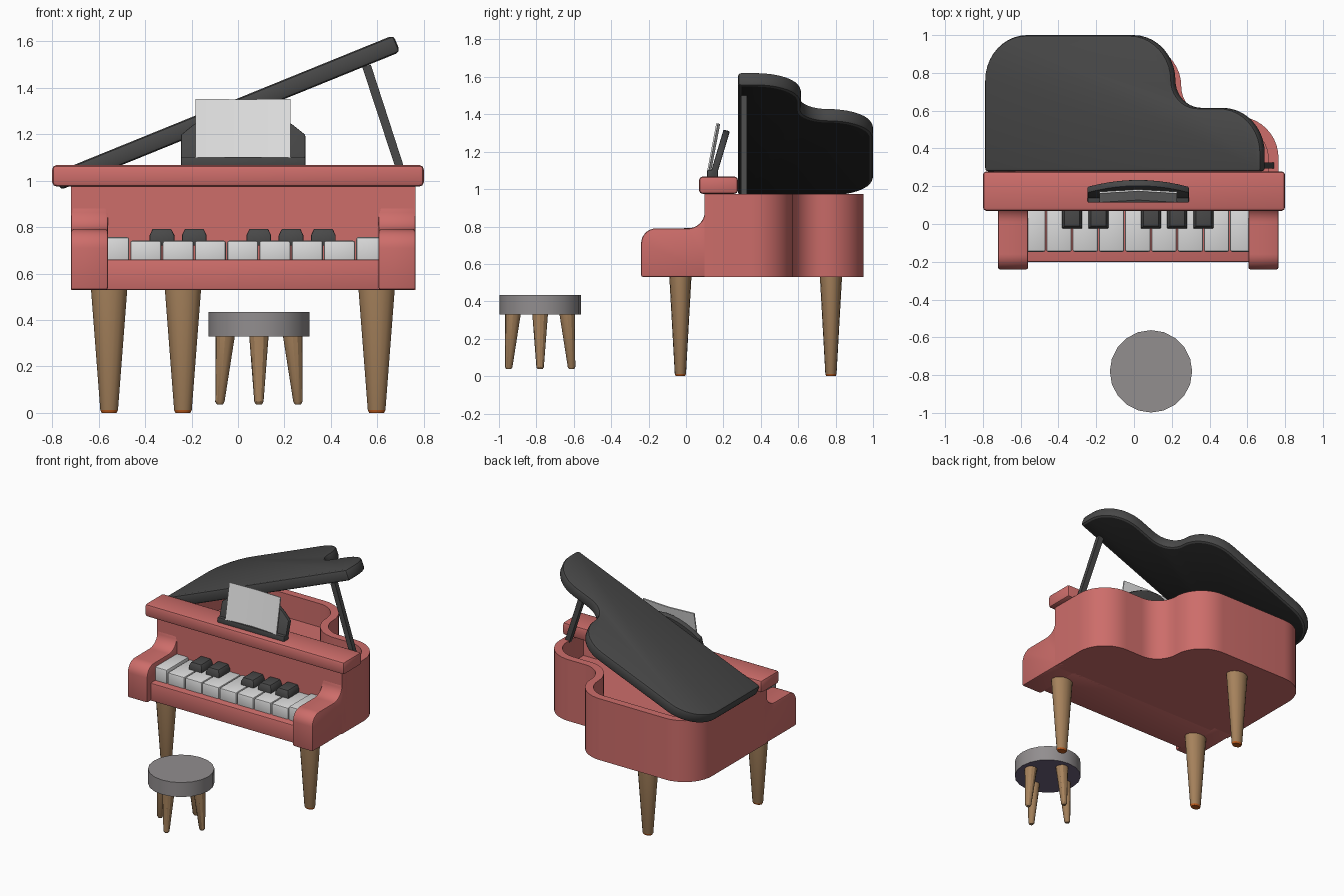
import bpy, bmesh, math
from math import sin, cos, pi, radians
from mathutils import Vector

if "Cube" in bpy.data.objects:
    bpy.data.objects.remove(bpy.data.objects["Cube"])


def mat(name, r, g, b):
    lin = [((c / 255 + 0.055) / 1.055) ** 2.4 for c in (r, g, b)]
    m = bpy.data.materials.new(name)
    m.diffuse_color = (*lin, 1)
    m.use_nodes = True
    m.node_tree.nodes["Principled BSDF"].inputs["Base Color"].default_value = m.diffuse_color
    return m


RED = mat("rose red", 205, 109, 106)
BLACK = mat("charcoal", 72, 72, 72)
DARK = mat("lid underside black", 36, 36, 36)
WHITE = mat("key white", 219, 219, 219)
PAPER = mat("paper white", 226, 226, 226)
WOOD = mat("tan wood", 166, 130, 92)
TIP = mat("foot brown", 190, 92, 30)
GREY = mat("seat grey", 146, 142, 143)
PURPLE = mat("seat underside purple", 110, 98, 126)


def finish(name, bm, mats, bevel=0, segs=2, rule=None):
    """Clean, bevel sharp edges, colour by rule and link."""
    bmesh.ops.recalc_face_normals(bm, faces=bm.faces)
    if bevel:
        sharp = [e for e in bm.edges if e.calc_face_angle(0) > radians(35)]
        bmesh.ops.bevel(bm, geom=sharp, offset=bevel, segments=segs, profile=0.5,
                        affect='EDGES', clamp_overlap=True)
    bm.normal_update()
    me = bpy.data.meshes.new(name)
    if rule:
        for f in bm.faces:
            f.material_index = rule(f)
    bm.to_mesh(me)
    bm.free()
    for m in mats:
        me.materials.append(m)
    ob = bpy.data.objects.new(name, me)
    bpy.context.collection.objects.link(ob)
    return ob


def loft_bm(rings):
    """Closed skin through equal-length point rings."""
    bm = bmesh.new()
    vs = [[bm.verts.new(p) for p in r] for r in rings]
    n = len(vs[0])
    for a, b in zip(vs, vs[1:]):
        for i in range(n):
            j = (i + 1) % n
            bm.faces.new((a[i], a[j], b[j], b[i]))
    bm.faces.new(vs[0][::-1])
    bm.faces.new(vs[-1])
    return bm


def prism(name, pts, w0, w1, place, mats, **kw):
    """Extrude a 2D profile from w0 to w1, placed in space by a function."""
    return finish(name, loft_bm([[place(u, v, w) for u, v in pts] for w in (w0, w1)]), mats, **kw)


def box(name, x0, x1, y0, y1, z0, z1, m, **kw):
    return prism(name, [(x0, y0), (x1, y0), (x1, y1), (x0, y1)], z0, z1,
                 lambda u, v, w: (u, v, w), [m], **kw)


def turned(name, rings, mats, n=16, **kw):
    """rings: (cx, cy, z, rx, ry)"""
    return finish(name, loft_bm([[(cx + rx * cos(2 * pi * i / n), cy + ry * sin(2 * pi * i / n), z)
                                  for i in range(n)] for cx, cy, z, rx, ry in rings]), mats, **kw)


def arc(cx, cy, rx, ry, a0, a1, n=10):
    return [(cx + rx * cos(radians(a0 + (a1 - a0) * i / n)),
             cy + ry * sin(radians(a0 + (a1 - a0) * i / n))) for i in range(n + 1)]


def wing(x0, x1, xc, yf, yb, ys, r, q):
    """Curved outline shared by the case and the lid."""
    return ([(x0, yf)] + arc(x0 + r, yb - r, r, r, 180, 90) + arc(xc - r, yb - r, r, r, 90, 0)
            + arc(xc + q, yb - r, q, yb - r - ys, 180, 270)[1:]
            + arc(x1 - r, ys - r, r, r, 90, 0) + [(x1, yf)])


# Case with hollow top
outline = wing(-0.72, 0.765, 0.25, 0.10, 0.95, 0.57, 0.22, 0.16)
bm = loft_bm([[(x, y, z) for x, y in outline] for z in (0.53, 0.975)])
bmesh.ops.recalc_face_normals(bm, faces=bm.faces)
top = max(bm.faces, key=lambda f: f.calc_center_median().z)
bmesh.ops.inset_region(bm, faces=[top], thickness=0.055, use_even_offset=True)
floor = bmesh.ops.extrude_face_region(bm, geom=[top])["geom"]
bmesh.ops.translate(bm, vec=(0, 0, -0.17), verts=[v for v in floor if isinstance(v, bmesh.types.BMVert)])
if top.is_valid:
    bmesh.ops.delete(bm, geom=[top], context='FACES_ONLY')
finish("case", bm, [RED])

# Scrolled arms either side of the keys
side = ([(-0.24, 0.53)] + arc(-0.16, 0.71, 0.08, 0.08, 180, 90, 8)
        + arc(0.01, 0.88, 0.09, 0.09, -90, 0, 8) + [(0.108, 0.90), (0.108, 0.972), (0.16, 0.972), (0.16, 0.53)])
for label, x0, x1 in (("left", -0.72, -0.56), ("right", 0.605, 0.765)):
    prism(label + "_arm", side, x0, x1, lambda u, v, w: (w, u, v), [RED], bevel=0.01)

# Key bed and top bar
box("key_bed", -0.58, 0.62, -0.20, 0.12, 0.53, 0.66, RED, bevel=0.008)
box("top_bar", -0.80, 0.80, 0.07, 0.278, 0.975, 1.067, RED, bevel=0.018)

# Keys
for i in range(-4, 5):
    cx = 0.02 + 0.139 * i
    z1 = 0.757 if abs(i) == 4 else 0.742
    box("white_key", cx - 0.067, cx + 0.067, -0.147, 0.11, 0.64, z1, WHITE, bevel=0.01)
for k in (-2.5, -1.5, 0.5, 1.5, 2.5):
    cx = 0.02 + 0.139 * k
    taper = [[(cx + sx * w, y, z) for sx, y in ((-1, yf), (1, yf), (1, 0.11), (-1, 0.11))]
             for w, yf, z in ((0.053, -0.024, 0.72), (0.053, -0.024, 0.765), (0.04, -0.012, 0.793))]
    finish("black_key", loft_bm(taper), [BLACK], bevel=0.005)

# Open lid, hinged on the left
ang = radians(22.1)
prism("lid", wing(0, 1.58, 1.07, 0.278, 1.0, 0.615, 0.24, 0.15), 0, 0.078,
      lambda s, y, t: (-0.765 + s * cos(ang) - t * sin(ang), y, 0.96 + s * sin(ang) + t * cos(ang)),
      [BLACK, DARK], bevel=0.018,
      rule=lambda f: int(f.normal.dot(Vector((sin(ang), 0, -cos(ang)))) > 0.98))

# Lid prop
prism("lid_prop", [(0.535, 1.49), (0.572, 1.50), (0.75, 0.95), (0.713, 0.95)], 0.293, 0.326,
      lambda u, v, w: (u, w, v), [BLACK])


# Music stand, ledge and open sheet
def lean(y0, z0, deg):
    a = radians(deg)
    return lambda x, h, w: (0.022 + x, y0 + h * sin(a) + w * cos(a), z0 + h * cos(a) - w * sin(a))


xs = [0.268 - 0.0536 * i for i in range(11)]
arch = [(-0.268, 0), (0.268, 0)] + [(x, 0.14 + 0.125 * (1 - (x / 0.268) ** 2)) for x in xs]
prism("music_stand", arch, 0, 0.035, lean(0.125, 1.065, 16.7), [BLACK], bevel=0.006)
box("music_ledge", -0.245, 0.29, 0.113, 0.17, 1.055, 1.103, BLACK, bevel=0.006)
at = lean(0.113, 1.095, 10.8)
prism("sheet_music", [(-0.205, 0), (0, 0.012), (0.205, 0), (0.205, 0.009), (0, 0.021), (-0.205, 0.009)],
      0, 0.262, lambda u, v, w: at(u, w, v), [PAPER])

# Piano legs with coloured feet
for name, x, y in (("front_left_leg", -0.555, -0.03), ("front_right_leg", 0.597, -0.03), ("back_leg", -0.237, 0.775)):
    turned(name, [(x, y, 0, 0.032, 0.025), (x, y, 0.012, 0.038, 0.03), (x, y, 0.545, 0.079, 0.06)],
           [WOOD, TIP], rule=lambda f: int(f.calc_center_median().z < 0.01))

# Stool
sx, sy = 0.09, -0.78
turned("stool_seat", [(sx, sy, 0.33, 0.218, 0.218), (sx, sy, 0.435, 0.218, 0.218)], [GREY, PURPLE], n=20,
       rule=lambda f: int(f.normal.z < -0.9))
for dx, dy in ((1, 0), (-1, 0), (0, 1), (0, -1)):
    turned("stool_leg", [(sx + dx * d, sy + dy * d, z, r, r) for d, z, r in
                         ((0.168, 0.037, 0.013), (0.168, 0.048, 0.020), (0.145, 0.335, 0.042))], [WOOD], n=12)

# Smooth curved surfaces, keep edges sharp
for ob in bpy.context.collection.objects:
    ob.select_set(True)
    bpy.context.view_layer.objects.active = ob
bpy.ops.object.shade_smooth_by_angle(angle=radians(30))
